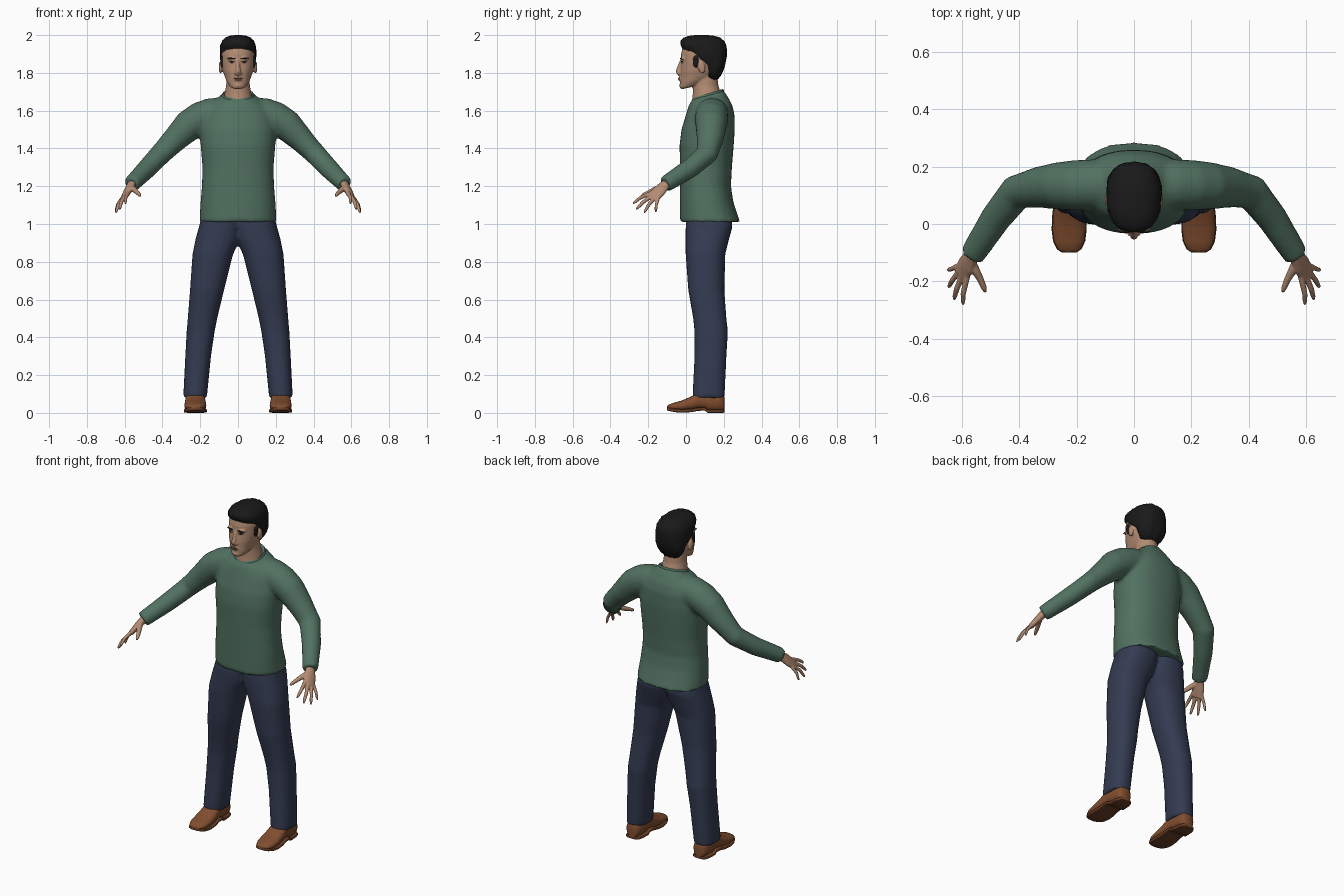
import bpy, bmesh, math, random
from mathutils import Vector, Matrix

random.seed(4)
if "Cube" in bpy.data.objects:
    bpy.data.objects.remove(bpy.data.objects["Cube"])


def material(name, rgb):
    m = bpy.data.materials.new(name)
    m.use_nodes = True
    m.diffuse_color = (*rgb, 1)
    bsdf = next(n for n in m.node_tree.nodes if n.type == 'BSDF_PRINCIPLED')
    bsdf.inputs["Base Color"].default_value = (*rgb, 1)
    return m


GREEN = material("sweater green", (0.083, 0.165, 0.118))
NAVY = material("trouser navy", (0.034, 0.044, 0.083))
SKIN = material("skin", (0.45, 0.26, 0.17))
LIP = material("lip", (0.30, 0.13, 0.09))
HAIR = material("hair black", (0.010, 0.010, 0.010))
BROWN = material("shoe brown", (0.22, 0.075, 0.028))
SOLE = material("sole brown", (0.15, 0.05, 0.02))
WHITE = material("eye white", (0.5, 0.42, 0.36))


def loft(bm, rings, n=2.0, seg=32):
    """Closed skin through superellipse rings given as (centre, u, v)."""
    loops = []
    for c, u, v in rings:
        loop = []
        for i in range(seg):
            a = math.tau * i / seg
            k, s = math.cos(a), math.sin(a)
            k = math.copysign(abs(k) ** (2 / n), k)
            s = math.copysign(abs(s) ** (2 / n), s)
            loop.append(bm.verts.new(Vector(c) + Vector(u) * k + Vector(v) * s))
        loops.append(loop)
    for a, b in zip(loops, loops[1:]):
        for i in range(seg):
            j = (i + 1) % seg
            bm.faces.new((a[i], a[j], b[j], b[i]))
    bm.faces.new(loops[0][::-1])
    bm.faces.new(loops[-1])


def slab(z, x0, x1, y0, y1, tilt=0):
    """Level ring from its extents; tilt raises the back and lowers the front."""
    return (((x0 + x1) / 2, (y0 + y1) / 2, z), ((x1 - x0) / 2, 0, 0), (0, (y1 - y0) / 2, tilt))


def tube(bm, path, side, seg=20):
    """Skin along (point, radius along side, other radius)."""
    pts = [Vector(p[0]) for p in path]
    rings = []
    for i, (p, ru, rv) in enumerate(path):
        t = (pts[min(i + 1, len(pts) - 1)] - pts[max(i - 1, 0)]).normalized()
        u = (Vector(side) - t * t.dot(Vector(side))).normalized()
        rings.append((p, u * ru, t.cross(u) * rv))
    loft(bm, rings, 2.0, seg)


def blob(bm, centre, radii, turn=0, axis='X'):
    m = Matrix.Translation(centre) @ Matrix.Rotation(turn, 4, axis) @ Matrix.Diagonal((*radii, 1))
    bmesh.ops.create_uvsphere(bm, u_segments=20, v_segments=12, radius=1, matrix=m)


def finish(name, bm, mat, voxel=0, smooth=0):
    bmesh.ops.recalc_face_normals(bm, faces=bm.faces)
    me = bpy.data.meshes.new(name)
    bm.to_mesh(me)
    bm.free()
    me.materials.append(mat)
    ob = bpy.data.objects.new(name, me)
    bpy.context.collection.objects.link(ob)
    bpy.ops.object.select_all(action='DESELECT')
    ob.select_set(True)
    bpy.context.view_layer.objects.active = ob
    if voxel:
        r = ob.modifiers.new("merge", 'REMESH')
        r.mode, r.voxel_size = 'VOXEL', voxel
        s = ob.modifiers.new("soften", 'SMOOTH')
        s.factor, s.iterations = 0.5, smooth
        bpy.ops.object.convert(target='MESH')
    bpy.ops.object.shade_smooth_by_angle(angle=math.radians(50))
    return ob


def flip(p, s):
    return (p[0] * s, p[1], p[2])


# Sweater: body and sleeves merged into one soft surface
bm = bmesh.new()
body = [(1.01, .205, -.032, .287), (1.05, .202, -.032, .272), (1.12, .198, -.032, .25),
        (1.2, .191, -.032, .238), (1.3, .188, -.032, .243), (1.42, .198, -.034, .253),
        (1.5, .2, -.024, .258), (1.58, .185, 0, .257), (1.63, .15, .016, .245)]
rings = [slab(z, -x, x, a, b) for z, x, a, b in body]
rings += [slab(1.66, -.115, .115, .025, .222, .012), slab(1.685, -.085, .085, .035, .198, .024)]
loft(bm, rings, 2.3, 48)
sleeve = [((.06, .14, 1.595), .075, .08), ((.14, .137, 1.583), .085, .088), ((.2, .135, 1.56), .087, .088),
          ((.26, .133, 1.522), .083, .083), ((.33, .128, 1.452), .068, .072), ((.41, .11, 1.37), .056, .062),
          ((.48, .022, 1.295), .052, .054), ((.565, -.11, 1.21), .044, .044)]
for s in (-1, 1):
    tube(bm, [(flip(p, s), a, b) for p, a, b in sleeve], (0, 0, 1), 32)
finish("sweater", bm, GREEN, .011, 8)

# Collar band around the neck opening
bm = bmesh.new()
loft(bm, [slab(z, -x, x, .115 - y, .117 + y, .024) for z, x, y in
          ((1.667, .088, .083), (1.684, .087, .083), (1.691, .081, .078), (1.684, .074, .07))], 2.1, 40)
finish("collar", bm, GREEN)

# Trousers: two legs joined at the hips
bm = bmesh.new()
leg = [(1.05, -.02, .19, .005, .24), (.98, -.02, .208, -.002, .245), (.92, -.012, .225, -.002, .228),
       (.84, .026, .241, -.002, .208), (.65, .074, .254, .012, .203), (.5, .11, .266, .038, .214),
       (.43, .124, .272, .045, .222), (.3, .143, .279, .045, .214), (.08, .165, .29, .034, .204)]
for s in (-1, 1):
    loft(bm, [slab(z, a * s, b * s, c, d) for z, a, b, c, d in leg], 2.3, 40)
finish("trousers", bm, NAVY, .010, 5)

# Shoes: rounded uppers on thin shaped soles (y, half width, top, bottom)
shoe = [(-.1, .022, .036, .014), (-.088, .04, .046, .010), (-.06, .053, .055, .004), (-.02, .058, .066, .001),
        (.03, .056, .088, .004), (.065, .052, .11, .011), (.1, .05, .115, .012), (.115, .05, .115, 0),
        (.17, .047, .11, 0), (.195, .038, .1, 0), (.204, .024, .08, .002)]
for s, side in ((1, "left"), (-1, "right")):
    bm = bmesh.new()
    loft(bm, [((.226 * s, y, (t + b + .008) / 2), (w, 0, 0), (0, 0, (t - b - .008) / 2))
              for y, w, t, b in shoe], 2.4)
    finish(side + "_shoe", bm, BROWN)
    bm = bmesh.new()
    loft(bm, [((.226 * s, y, b + .009), (w + .003, 0, 0), (0, 0, .009)) for y, w, t, b in shoe], 6)
    finish(side + "_sole", bm, SOLE)

# Hands: palm, four fingers and thumb merged
fingers = [((.583, -.198, 1.156), (.595, -.28, 1.108), .0095), ((.597, -.182, 1.144), (.626, -.262, 1.078), .01),
           ((.608, -.164, 1.135), (.645, -.22, 1.06), .0095), ((.614, -.146, 1.132), (.648, -.16, 1.064), .0085)]
for s, side in ((1, "left"), (-1, "right")):
    bm = bmesh.new()
    spread = flip((.032, .055, -.025), s)
    palm = [((.535, -.065, 1.24), .026, .024), ((.565, -.11, 1.207), .028, .022),
            ((.583, -.142, 1.175), .037, .019), ((.602, -.175, 1.141), .036, .014)]
    tube(bm, [(flip(p, s), a, b) for p, a, b in palm], spread)
    for base, tip, r in fingers:
        base, tip = Vector(flip(base, s)), Vector(flip(tip, s))
        bend = Vector((.006 * s, -.004, .006))
        path = [(base.lerp(tip, k) + bend * q, r * w, r * w) for k, q, w in
                ((-.2, 0, 1.1), (.1, .5, 1.1), (.5, 1, 1), (.85, .4, .85), (1.02, 0, .45))]
        tube(bm, path, spread, 12)
    thumb = [((.572, -.12, 1.2), .017), ((.55, -.165, 1.182), .015), ((.534, -.195, 1.168), .012),
             ((.522, -.224, 1.155), .01), ((.517, -.238, 1.148), .005)]
    tube(bm, [(flip(p, s), r, r) for p, r in thumb], spread, 12)
    finish(side + "_hand", bm, SKIN, .004, 2)

# Head: skull, jaw, neck, nose and ears merged
bm = bmesh.new()
skull = [(1.722, .03, -.02, .05, .008), (1.733, .046, -.031, .09, .014), (1.755, .06, -.031, .12, .01),
         (1.78, .07, -.03, .15, 0), (1.81, .08, -.03, .17, 0), (1.85, .087, -.026, .185, 0),
         (1.9, .088, -.026, .195, 0), (1.95, .08, -.014, .188, 0), (1.985, .05, .015, .15, 0)]
loft(bm, [slab(z, -x, x, a, b, t) for z, x, a, b, t in skull], 2.2, 40)
neck = [(1.63, .08, .03, .19), (1.69, .071, .036, .185), (1.73, .063, .036, .172), (1.79, .06, .04, .165)]
loft(bm, [slab(z, -x, x, a, b) for z, x, a, b in neck])
tube(bm, [((0, -.02, 1.872), .009, .009), ((0, -.033, 1.835), .010, .012),
          ((0, -.042, 1.806), .014, .014), ((0, -.034, 1.788), .012, .008)], (1, 0, 0))
blob(bm, (0, -.028, 1.768), (.024, .011, .014))
blob(bm, (0, -.022, 1.732), (.024, .014, .014))
for s in (-1, 1):
    blob(bm, (.012 * s, -.033, 1.797), (.008, .012, .008))
    blob(bm, (.033 * s, -.016, 1.877), (.026, .013, .009))
    blob(bm, (.093 * s, .083, 1.83), (.009, .02, .034), .15)
head = finish("head", bm, SKIN, .005, 3)


def plate(name, x, z, rx, rz, mat, tilt=0, lift=0):
    """Thin painted detail laid on the front of the head."""
    hit, where, normal, _ = head.ray_cast((x, -1, z), (0, 1, 0))
    y = where.y if hit else -.025
    b = bmesh.new()
    blob(b, (0, 0, 0), (rx, .004, rz), tilt, 'Y')
    yaw = math.atan2(normal.x, -normal.y) * .8 if hit else 0
    bmesh.ops.transform(b, verts=b.verts,
                        matrix=Matrix.Translation((x, y - lift, z)) @ Matrix.Rotation(yaw, 4, 'Z'))
    finish(name, b, mat)


# Brows, eyes and lips
for s, side in ((1, "left"), (-1, "right")):
    plate(side + "_brow", .035 * s, 1.877, .021, .0035, HAIR, -.08 * s)
    plate(side + "_eye", .033 * s, 1.857, .013, .0048, WHITE)
    plate(side + "_iris", .033 * s, 1.857, .005, .005, HAIR, 0, .002)
    plate(side + "_lash", .033 * s, 1.862, .015, .002, HAIR, 0, .001)
plate("upper_lip", 0, 1.772, .023, .004, LIP)
plate("lower_lip", 0, 1.764, .018, .0045, LIP)

# Hair: cap whose front falls back below the hairline, with sideburns
bm = bmesh.new()
cap = [(1.765, .048, .1, .165), (1.785, .066, .1, .182), (1.81, .08, .098, .196), (1.84, .089, .088, .206),
       (1.865, .094, .04, .212), (1.89, .096, .014, .215), (1.915, .096, -.006, .216), (1.935, .095, -.024, .215),
       (1.95, .092, -.03, .212), (1.97, .083, -.028, .2), (1.986, .067, -.014, .18),
       (1.996, .045, .015, .15), (2.0, .02, .05, .115)]
loft(bm, [slab(z, -x, x, a, b) for z, x, a, b in cap], 2.4, 56)
for v in bm.verts:
    if v.co.z < 1.99:
        v.co += Vector([random.uniform(-.002, .002) for _ in range(3)])
for s in (-1, 1):
    blob(bm, (.084 * s, .052, 1.86), (.009, .016, .032))
finish("hair", bm, HAIR)
